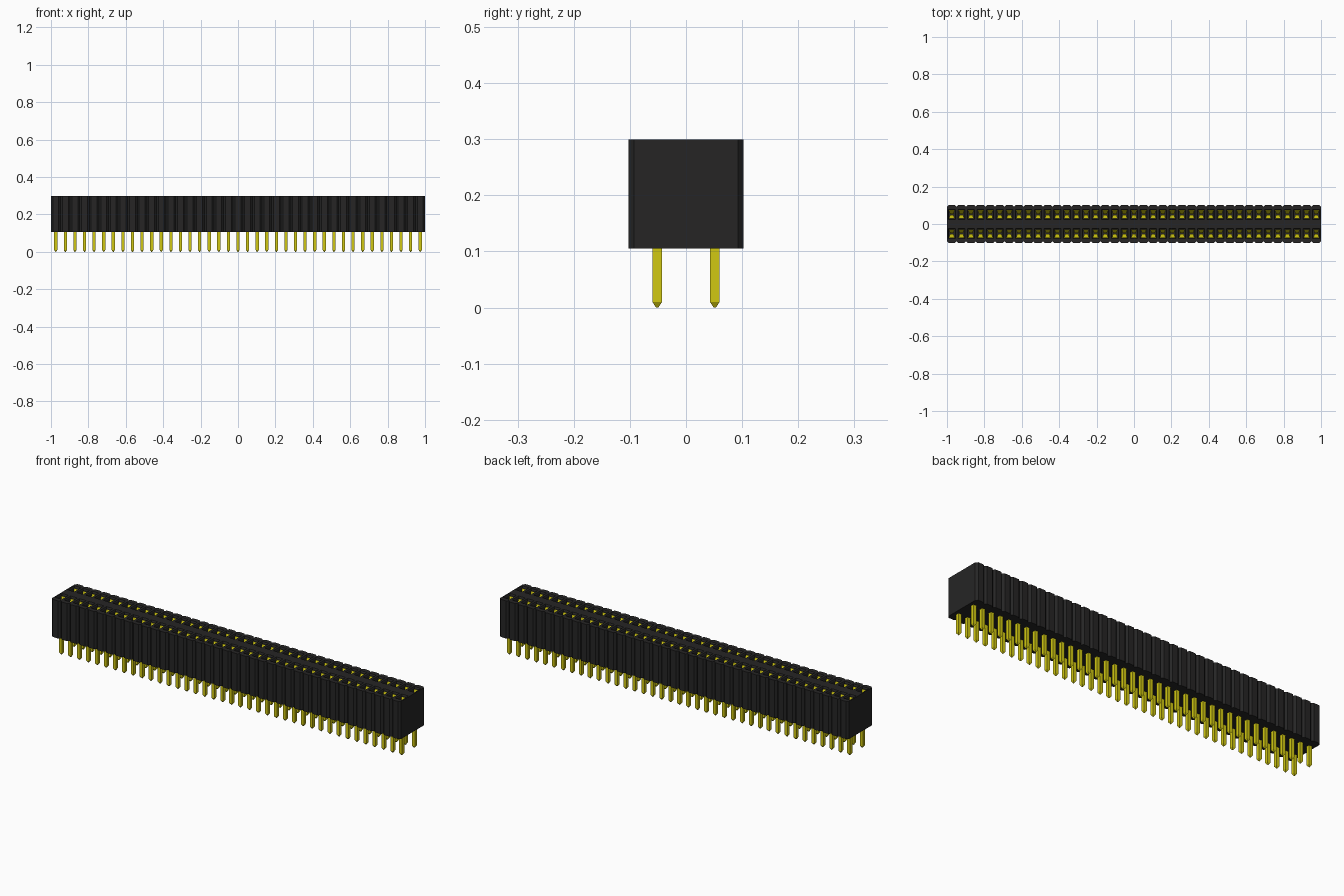
import bpy
import bmesh

cube = bpy.data.objects.get("Cube")
if cube:
    bpy.data.objects.remove(cube, do_unlink=True)

COUNT = 39
PITCH = 2 / COUNT
ROW_Y = 0.0513
HALF_Y = 0.1025
BEVEL = 0.01
BASE_Z, TOP_Z = 0.105, 0.3


def material(name, color):
    mat = bpy.data.materials.new(name)
    mat.use_nodes = True
    mat.diffuse_color = color
    mat.node_tree.nodes["Principled BSDF"].inputs["Base Color"].default_value = color
    return mat


def finish(name, bm, mat, recalc=True):
    bmesh.ops.remove_doubles(bm, verts=bm.verts[:], dist=0.0002)
    if recalc:
        bmesh.ops.recalc_face_normals(bm, faces=bm.faces[:])
    mesh = bpy.data.meshes.new(name)
    bm.to_mesh(mesh)
    bm.free()
    mesh.materials.append(mat)
    obj = bpy.data.objects.new(name, mesh)
    bpy.context.collection.objects.link(obj)
    return obj


def ring(bm, points, z):
    return [bm.verts.new((x, y, z)) for x, y in points]


def bridge(bm, a, b):
    for i in range(len(a)):
        j = (i + 1) % len(a)
        bm.faces.new((a[i], a[j], b[j], b[i]))


def rect(cx, cy, hx, hy):
    return [(cx - hx, cy - hy), (cx + hx, cy - hy), (cx + hx, cy + hy), (cx - hx, cy + hy)]


def housing_cell(bm, cx, side):
    """Half of one bevelled housing segment with a funnelled socket."""
    h, shoulder = PITCH / 2, HALF_Y - BEVEL
    outline = [(cx - h, 0), (cx + h, 0), (cx + h, side * shoulder),
               (cx + h - BEVEL, side * HALF_Y), (cx - h + BEVEL, side * HALF_Y),
               (cx - h, side * shoulder)]
    top, base = ring(bm, outline, TOP_Z), ring(bm, outline, BASE_Z)
    bm.faces.new(base)
    for i in (2, 3, 4):
        bm.faces.new((top[i], top[i + 1], base[i + 1], base[i]))

    def socket(hx, hy, z):
        return ring(bm, rect(cx, side * ROW_Y, hx, side * hy), z)

    lip = socket(0.019, 0.027, TOP_Z)
    throat = socket(0.016, 0.024, TOP_Z - 0.006)
    floor = socket(0.016, 0.024, BASE_Z + 0.03)
    # Top surface around the socket
    bm.faces.new((top[0], top[1], lip[1], lip[0]))
    bm.faces.new((top[1], top[2], lip[2], lip[1]))
    bm.faces.new((top[5], top[0], lip[0], lip[3]))
    bm.faces.new((lip[3], lip[2], top[2], top[3], top[4], top[5]))
    bridge(bm, lip, throat)
    bridge(bm, throat, floor)
    bm.faces.new(floor)


def pin(bm, cx, cy):
    """Square solder tail with a tapered tip."""
    levels = [(0.002, 0), (0.0085, 0.01), (0.0085, BASE_Z + 0.005)]
    rings = [ring(bm, rect(cx, cy, w, w), z) for w, z in levels]
    for a, b in zip(rings, rings[1:]):
        bridge(bm, a, b)
    bm.faces.new(rings[0])
    bm.faces.new(rings[-1])


def contact(bm, cx, cy):
    """Pair of spring leaves pinching toward the middle of the socket."""
    # half width, outer distance from the socket centre, height
    profile = [(0.015, 0.023, 0.288), (0.009, 0.004, 0.255), (0.012, 0.018, 0.14)]
    for s in (-1, 1):
        rings = [ring(bm, rect(cx, cy + s * (d - 0.001), w, 0.001), z) for w, d, z in profile]
        for a, b in zip(rings, rings[1:]):
            bridge(bm, a, b)
        bm.faces.new(rings[0])
        bm.faces.new(rings[-1])


black = material("black plastic", (0.019, 0.0185, 0.0185, 1))
gold = material("yellow gold", (0.64, 0.58, 0.006, 1))

body, pins, contacts = bmesh.new(), bmesh.new(), bmesh.new()
for n in range(COUNT):
    x = -1 + (n + 0.5) * PITCH
    for s in (-1, 1):
        housing_cell(body, x, s)
        pin(pins, x, s * ROW_Y)
        contact(contacts, x, s * ROW_Y)

# Flat end walls
for x in (-1, 1):
    y = HALF_Y - BEVEL
    body.faces.new([body.verts.new((x, a, b)) for a, b in
                    ((-y, BASE_Z), (0, BASE_Z), (y, BASE_Z), (y, TOP_Z), (0, TOP_Z), (-y, TOP_Z))])

finish("socket_housing", body, black)
finish("solder_pins", pins, gold)
finish("spring_contacts", contacts, gold)
